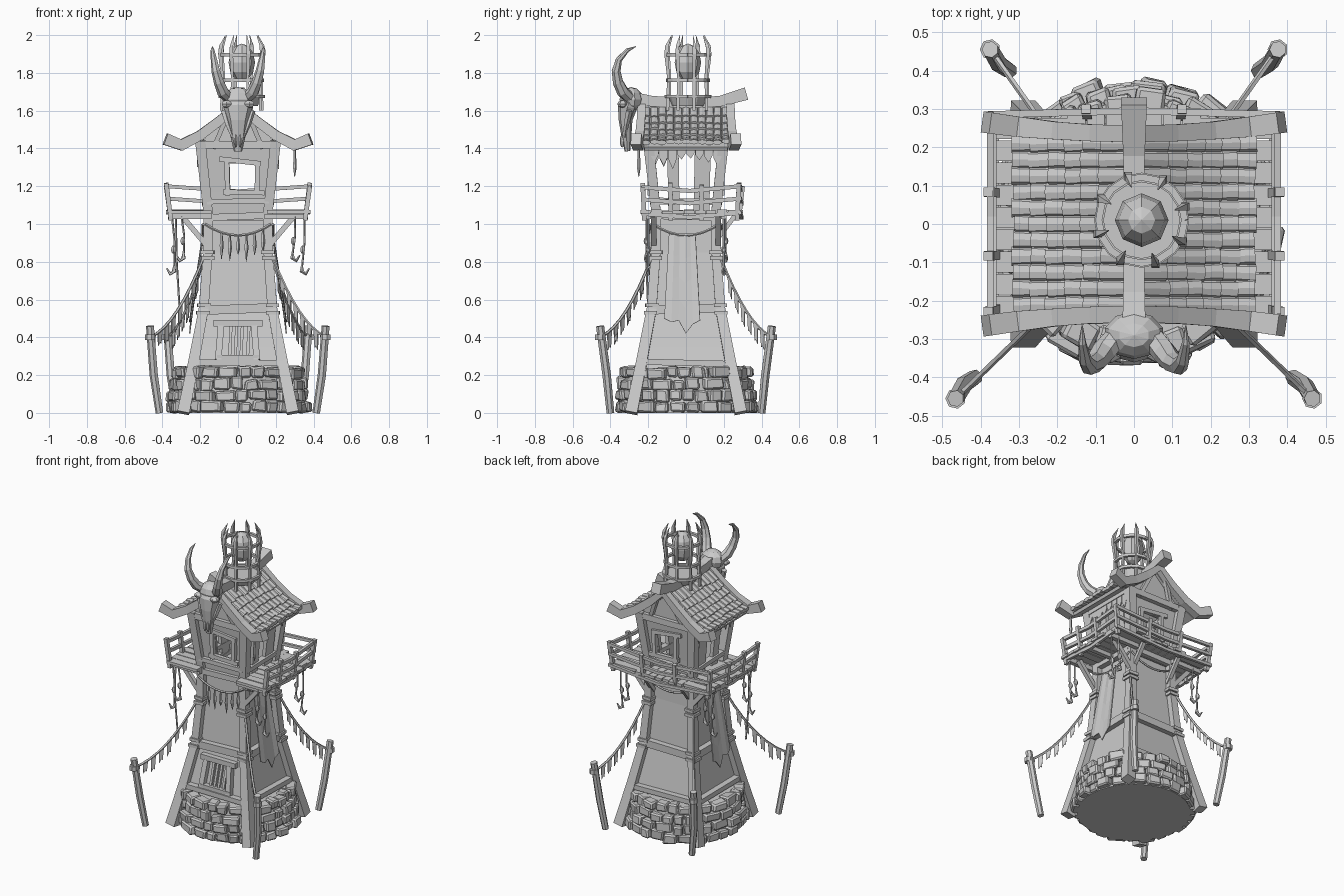
import bpy, bmesh, random
from math import pi, sin, cos, sqrt
from mathutils import Vector as V, Matrix as M

random.seed(4)
cube = bpy.data.objects.get("Cube")
if cube:
    bpy.data.objects.remove(cube, do_unlink=True)
grey = bpy.data.materials.new("grey")
grey.use_nodes = True
grey.diffuse_color = (.6, .6, .6, 1)
grey.node_tree.nodes["Principled BSDF"].inputs["Base Color"].default_value = (.6, .6, .6, 1)
SIGNS = (-1, 1)
CORNERS = [(sx, sy) for sx in SIGNS for sy in SIGNS]


def finish(bm, name, thick=0, smooth=False):
    bmesh.ops.recalc_face_normals(bm, faces=bm.faces[:])
    me = bpy.data.meshes.new(name)
    bm.to_mesh(me)
    bm.free()
    me.materials.append(grey)
    ob = bpy.data.objects.new(name, me)
    bpy.context.collection.objects.link(ob)
    if thick:
        mod = ob.modifiers.new("thickness", "SOLIDIFY")
        mod.thickness, mod.offset = thick, 0
    if smooth:
        bpy.ops.object.select_all(action="DESELECT")
        ob.select_set(True)
        bpy.context.view_layer.objects.active = ob
        bpy.ops.object.shade_smooth_by_angle(angle=.7)


def sweep(bm, pts, a, b=None, n=4, scale=None):
    """Loft an n-sided section of half sizes a, b along a path."""
    pts = [V(p) for p in pts]
    b = a if b is None else b
    k, off = (sqrt(2), pi / 4) if n == 4 else (1, 0)
    d = (pts[-1] - pts[0]).normalized()
    ref = V((0, 1, 0)) if abs(d.z) > .8 else V((0, 0, 1))
    rings = []
    for i, p in enumerate(pts):
        t = (pts[min(i + 1, len(pts) - 1)] - pts[max(i - 1, 0)]).normalized()
        s = t.cross(ref).normalized()
        u = s.cross(t)
        r = k * (scale[i] if scale else 1)
        rings.append([bm.verts.new(p + s * (a * r * cos(off + 2 * pi * j / n)) + u * (b * r * sin(off + 2 * pi * j / n)))
                      for j in range(n)])
    for q, r in zip(rings, rings[1:]):
        for j in range(n):
            bm.faces.new((q[j], q[(j + 1) % n], r[(j + 1) % n], r[j]))
    bm.faces.new(rings[0])
    bm.faces.new(rings[-1])


def box(bm, loc, size, turn=0):
    mat = M.Translation(loc) @ M.Rotation(turn, 4, "Z") @ M.Diagonal((*size, 1))
    bmesh.ops.create_cube(bm, size=1, matrix=mat)


def ball(bm, loc, size, sides=8):
    bmesh.ops.create_uvsphere(bm, u_segments=sides, v_segments=6, radius=1, matrix=M.Translation(loc) @ M.Diagonal((*size, 1)))


def ring(bm, c, r, a, b, n=16):
    sweep(bm, [(c[0] + r * cos(2 * pi * i / n), c[1] + r * sin(2 * pi * i / n), c[2]) for i in range(n + 1)], a, b)


def interp(table, x):
    for (x0, y0), (x1, y1) in zip(table, table[1:]):
        if x <= x1:
            return y0 + (y1 - y0) * (x - x0) / (x1 - x0)
    return table[-1][1]


def sag(p, q, drop, n=8):
    return [V(p).lerp(V(q), i / n) - V((0, 0, 4 * drop * i / n * (1 - i / n))) for i in range(n + 1)]


def spin(k, p):
    return M.Rotation(k * pi / 2, 3, "Z") @ V(p)


LEG = [(0, .29), (.27, .235), (.55, .182), (.85, .16), (1.05, .157), (1.44, .2)]
ROOF = [(0, 1.635), (.1, 1.545), (.2, 1.47), (.3, 1.418), (.38, 1.45)]

# Round stone footing with four irregular courses
bm = bmesh.new()
bmesh.ops.create_cone(bm, cap_ends=True, segments=28, radius1=.35, radius2=.32, depth=.235, matrix=M.Translation((0, 0, .1175)))
finish(bm, "footing_core")
bm = bmesh.new()
for row in range(4):
    ang = row * .13
    end = ang + 2 * pi
    while ang < end - .08:
        w = min(random.uniform(.18, .36), end - ang)
        r = .34 - row * .01 + random.uniform(-.01, .016)
        m = ang + w / 2
        z = .031 + row * .06 + random.uniform(-.007, .007)
        box(bm, (r * cos(m), r * sin(m), z), (.07, w * r - .003, .06 + random.uniform(-.006, .006)), m + random.uniform(-.06, .06))
        ang += w
for v in bm.verts:
    v.co += V([random.uniform(-.007, .007) for _ in range(3)])
    v.co.z = max(v.co.z, 0)
bmesh.ops.bevel(bm, geom=bm.edges[:], offset=.009, segments=1, affect="EDGES")
finish(bm, "footing_stones")

# Tapered plaster shaft
bm = bmesh.new()
levels = [.22, .35, .55, .7, .85, 1.04]
sweep(bm, [(0, 0, z) for z in levels], 1, scale=[interp(LEG, z) - .012 for z in levels])
finish(bm, "shaft")

# Front and back upper walls with a window hole, and gables above
bm = bmesh.new()
for s in SIGNS:
    xs = [-1, -.25, .55, 1]
    zs = [1.02, 1.17, 1.32, 1.44]
    g = [[bm.verts.new((x * (interp(LEG, z) - .01), s * (interp(LEG, z) - .01), z)) for x in xs] for z in zs]
    for i in range(3):
        for j in range(3):
            if (i, j) != (1, 1):
                bm.faces.new((g[i][j], g[i][j + 1], g[i + 1][j + 1], g[i + 1][j]))
    bm.faces.new(g[3] + [bm.verts.new((0, s * .195, 1.62))])
finish(bm, "upper_walls", .015)

# Corner legs, collars and cross beams
bm = bmesh.new()
for sx, sy in CORNERS:
    sweep(bm, [(sx * h, sy * h, z) for z, h in LEG], .026, scale=[1.25, 1.1, 1, .95, .95, 1.05])
finish(bm, "corner_legs")
bm = bmesh.new()
for sx, sy in CORNERS:
    for z in (.53, .57, .82, .85):
        h = interp(LEG, z)
        box(bm, (sx * h, sy * h, z), (.07, .07, .02), random.uniform(-.12, .12))
finish(bm, "leg_collars")
bm = bmesh.new()
for k in range(4):
    for z, half in ((.265, .016), (.55, .024), (1.04, .018), (1.12, .014), (1.42, .02)):
        h = interp(LEG, z)
        tilt = random.uniform(-.008, .008)
        sweep(bm, [spin(k, (-h, -h - .005, z - tilt)), spin(k, (h, -h - .005, z + tilt))], .02, half)
finish(bm, "cross_beams")

# Side studs of the open upper room
bm = bmesh.new()
for s in SIGNS:
    for y, half in ((-.07, .03), (.09, .042)):
        sweep(bm, [(s * .155, y * .9, 1.04), (s * .195, y, 1.44)], .012, half)
finish(bm, "side_studs")

# Window frames and bars
bm = bmesh.new()
for s in SIGNS:
    y = s * .19
    for x0, z0, x1, z1 in ((-.1, 1.345, .12, 1.32), (-.08, 1.17, .14, 1.165), (-.055, 1.15, -.06, 1.34), (.1, 1.16, .105, 1.33)):
        sweep(bm, [(x0, y, z0), (x1, y, z1)], .013)
for x0, z0, x1, z1 in ((-.13, .475, .13, .475), (-.105, .28, -.09, .46), (.1, .28, .085, .46), (-.11, .29, .11, .29)):
    sweep(bm, [(x0, -interp(LEG, z0) - .005, z0), (x1, -interp(LEG, z1) - .005, z1)], .017)
for x in (-.045, -.015, .015, .05):
    sweep(bm, [(x, -.233, .28), (x + .008, -.197, .46)], .008)
finish(bm, "window_frames")

# Balcony wrapping the two sides and the back
bm = bmesh.new()
for s in SIGNS:
    for i in range(9):
        y = -.215 + i * .058
        box(bm, (s * (.26 + random.uniform(-.012, .01)), y, 1.065 + random.uniform(-.004, .004)), (.23, .054, .018))
    for y in (-.2, .0, .2):
        sweep(bm, [(s * .14, y, 1.04), (s * .36, y, 1.04)], .014)
    for y in (-.17, .17):
        sweep(bm, [(s * .16, y, .88), (s * .3, y, 1.045)], .014)
        sweep(bm, [(s * .14, .15, .9), (s * .14, .26, 1.045)], .012)
for i in range(7):
    box(bm, (-.15 + i * .05, .22 + random.uniform(-.01, .01), 1.065), (.046, .15, .018))
finish(bm, "balcony_floor")
bm = bmesh.new()
for s in SIGNS:
    for y in (-.22, -.08, .08, .27):
        sweep(bm, [(s * .355, y, 1.02), (s * .38, y * 1.04, 1.21 + random.uniform(-.02, .01))], .012)
    sweep(bm, [(s * .12, .28, 1.03), (s * .125, .3, 1.2)], .012)
    for z in (1.045, 1.12, 1.185):
        x = .36 + (z - 1.04) * .1
        sweep(bm, [(s * x, -.235, z + .01), (s * x, .02, z - .01), (s * x, .29, z + .015)], .009, .011)
for z in (1.045, 1.12, 1.185):
    sweep(bm, [(-.38, .285, z + .015), (0, .295, z - .012), (.38, .285, z + .015)], .009, .01)
finish(bm, "balcony_railing")

# Roof deck, rows of tiles, curved end beams and ridge
bm = bmesh.new()
for s in SIGNS:
    rows = [[bm.verts.new((s * x, y, interp(ROOF, x) - .02)) for y in (-.22, .22)] for x in (0, .1, .2, .3)]
    for p, q in zip(rows, rows[1:]):
        bm.faces.new((p[0], p[1], q[1], q[0]))
finish(bm, "roof_deck", .02)
bm = bmesh.new()
for s in SIGNS:
    for c in range(6):
        for j in range(11):
            y = -.21 + j * .042
            x0, x1 = .02 + c * .046, .085 + c * .046 + random.uniform(-.004, .006)
            e = random.uniform(-.003, .003)
            sweep(bm, [(s * x0, y, interp(ROOF, x0) - .006), (s * x1, y + e, interp(ROOF, x1) + .009 + e)],
                  .025, .013, n=8, scale=[.9, 1])
finish(bm, "roof_tiles")
bm = bmesh.new()
for s in SIGNS:
    xs = [-.385, -.3, -.2, -.1, 0, .1, .2, .3, .385]
    sweep(bm, [(x, s * (.235 + .2 * x * x), interp(ROOF, abs(x))) for x in xs],
          .023, .026, scale=[1.2, 1.15, 1, .95, .95, .95, 1, 1.15, 1.2])
    for x in (.13, -.13):
        sweep(bm, [(x, s * .2, 1.4), (x * .4, s * .235, 1.585)], .012)
sweep(bm, [(0, -.29, 1.67), (0, -.18, 1.65), (0, 0, 1.64), (0, .18, 1.65), (0, .25, 1.67), (0, .32, 1.69)],
      .028, .028, scale=[1.1, 1, 1, 1, 1.1, 1.2])
finish(bm, "roof_beams")

# Spiked cage on the ridge with a faceted egg inside
bm = bmesh.new()
C = V((.02, .01, 0))
bmesh.ops.create_cone(bm, cap_ends=True, segments=12, radius1=.085, radius2=.105, depth=.05, matrix=M.Translation(C + V((0, 0, 1.65))))
for z, r in ((1.675, .115), (1.76, .108), (1.895, .112)):
    ring(bm, C + V((0, 0, z)), r, .009, .009)
for i in range(8):
    d = V((cos(i * pi / 4 + .3), sin(i * pi / 4 + .3), 0))
    sweep(bm, [C + d * r + V((0, 0, z)) for r, z in ((.112, 1.6), (.108, 1.78), (.12, 1.9), (.117, 1.94), (.09, 2.0))],
          .008, scale=[1, .9, 1.3, 1.1, .1])
finish(bm, "cage")
bm = bmesh.new()
ball(bm, C + V((0, 0, 1.855)), (.07, .07, .1))
finish(bm, "egg")

# Horned animal skull on the front gable
bm = bmesh.new()
ball(bm, (0, -.29, 1.66), (.08, .062, .065), 10)
sweep(bm, [(0, -.29, 1.68), (0, -.31, 1.62), (0, -.32, 1.55), (0, -.315, 1.46), (0, -.31, 1.385)],
      .078, .052, n=8, scale=[.8, 1, .7, .5, .28])
for s in SIGNS:
    ball(bm, (s * .06, -.335, 1.635), (.03, .028, .02), 6)
    sweep(bm, [(s * .075, -.3, 1.6), (s * .055, -.315, 1.53), (s * .03, -.325, 1.46)], .015, n=5, scale=[1.2, 1, .5])
    ball(bm, (s * .012, -.338, 1.44), (.009, .012, .035), 6)
finish(bm, "skull")
bm = bmesh.new()
for s in SIGNS:
    sweep(bm, [(s * x, y, z) for x, y, z in ((.05, -.3, 1.67), (.08, -.335, 1.7), (.1, -.36, 1.75),
          (.117, -.37, 1.81), (.127, -.355, 1.87), (.135, -.31, 1.92), (.135, -.265, 1.94))],
          .028, n=7, scale=[1.1, 1.15, 1, .85, .62, .38, .06])
finish(bm, "horns")

# Outer posts, ropes and pennants
posts, ropes, flags = bmesh.new(), bmesh.new(), bmesh.new()
for sx, sy in CORNERS:
    tx = .465 if sy < 0 else .375
    top = V((sx * tx, sy * .455, .46))
    sweep(posts, [(sx * (tx - .05), sy * .4, 0), (sx * (tx - .02), sy * .42, .2), top], .022, n=7, scale=[.95, 1.05, 1])
    sweep(posts, [top - V((0, 0, .075)), top - V((0, 0, .045))], .027, n=7)
    path = sag(top - V((0, 0, .06)), (sx * .18, sy * .18, .83), .075)
    sweep(ropes, path, .008, n=5)
    for a, b in zip(path[:-2], path[1:]):
        p, q = a.lerp(b, .15), a.lerp(b, .8)
        drop = V((0, 0, random.uniform(.06, .1)))
        slip = (q - p) * .25
        flags.faces.new([flags.verts.new(v) for v in (p, q, q - slip - drop, p.lerp(q, .5) - drop * .85, p + slip * .3 - drop)])
    # Swag lines and danglers below the balcony
    for x, y, length in ((.35, .2, .27), (.3, .21, .2)):
        p = V((sx * x, sy * y, 1.04))
        q = p - V((sx * .012, 0, length))
        sweep(ropes, [p, p.lerp(q, .5) + V((.008, 0, 0)), q], .006, n=5)
        ball(ropes, p.lerp(q, .65), (.014, .014, .022), 6)
        sweep(ropes, [q + V((0, 0, .03)), q - V((0, 0, .02)), q + V((sx * .02, 0, -.035)), q + V((sx * .04, 0, -.005))],
              .01, n=5, scale=[.8, 1.3, 1, .4])
for k in range(4):
    path = sag(spin(k, (-.175, -.185, 1.0)), spin(k, (.175, -.185, 1.0)), .06)
    sweep(ropes, path, .007, n=5)
    if k == 0:
        for p in path[2:-1]:
            sweep(ropes, [p, p - V((0, 0, .07)), p - V((0, 0, random.uniform(.1, .15)))], .012, n=5, scale=[.4, 1, .1])
sweep(ropes, [(.3, -.25, 1.42), (.3, -.25, 1.3), (.3, -.25, 1.25)], .009, n=5, scale=[.5, 1.2, .2])
sweep(ropes, [(-.33, -.2, 1.04), (-.325, -.21, .8), (-.31, -.2, .55)], .006, n=5)
finish(posts, "outer_posts", smooth=True)
finish(ropes, "ropes_and_danglers")
finish(flags, "pennants", .006)

# Long side banners and torn cloth under the eaves
bm = bmesh.new()
for s in SIGNS:
    rows = []
    for t in (0, .25, .5, .75, 1):
        row = []
        for j, tear in enumerate((.06, .04, .05, -.02, .03, .05)):
            y = -.02 + (j / 5 - .5) * (.14 + .05 * t)
            row.append(bm.verts.new((s * (.18 + .07 * t + .006 * (j % 2)), y, .95 - t * (.51 - tear))))
        rows.append(row)
    for p, q in zip(rows, rows[1:]):
        for j in range(5):
            bm.faces.new((p[j], p[j + 1], q[j + 1], q[j]))
    for j in range(8):
        y = -.19 + j * .0475
        drop = random.uniform(.0, .1)
        pts = ((y, 1.42), (y + .0475, 1.42), (y + .045, 1.39 - drop * .6), (y + .025, 1.37 - drop), (y + .003, 1.38 - drop * .5))
        bm.faces.new([bm.verts.new((s * .215, a, z)) for a, z in pts])
finish(bm, "cloth", .006)
